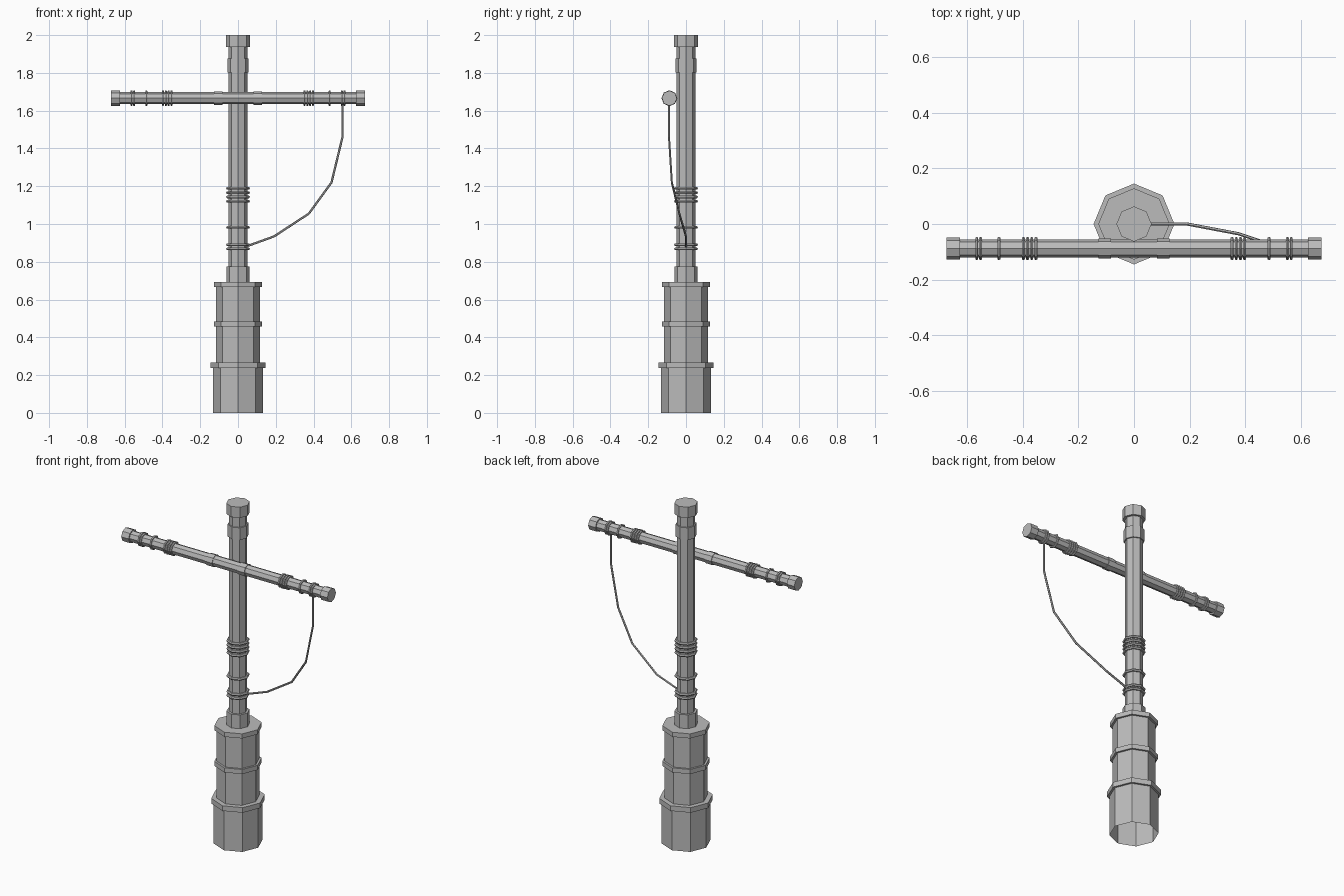
import bpy
import math
from mathutils import Matrix, Vector

SIDES = 8
ARM_Y, ARM_Z = -0.088, 1.666

cube = bpy.data.objects.get("Cube")
if cube:
    bpy.data.objects.remove(cube, do_unlink=True)

grey = bpy.data.materials.new("plain grey")
grey.use_nodes = True
colour = (0.5, 0.5, 0.5, 1)
grey.diffuse_color = colour
grey.node_tree.nodes["Principled BSDF"].inputs["Base Color"].default_value = colour

UPRIGHT = Matrix.Identity(4)
ALONG_X = Matrix.Translation((0, ARM_Y, ARM_Z)) @ Matrix.Rotation(math.pi / 2, 4, "Y")


def make(name, verts, faces, frame=UPRIGHT):
    mesh = bpy.data.meshes.new(name)
    mesh.from_pydata([frame @ Vector(v) for v in verts], [], faces)
    mesh.materials.append(grey)
    obj = bpy.data.objects.new(name, mesh)
    bpy.context.collection.objects.link(obj)
    return obj


def lathe(name, profile, frame=UPRIGHT, caps=(True, True), closed=False):
    """Turn a (radius, height) profile into a faceted solid."""
    verts = []
    for r, h in profile:
        for i in range(SIDES):
            a = math.tau * i / SIDES
            verts.append((r * math.cos(a), r * math.sin(a), h))
    n = len(profile)
    faces = []
    for k in range(n if closed else n - 1):
        low, high = k * SIDES, (k + 1) % n * SIDES
        for i in range(SIDES):
            j = (i + 1) % SIDES
            faces.append((low + i, low + j, high + j, high + i))
    if not closed and caps[0]:
        faces.append(tuple(reversed(range(SIDES))))
    if not closed and caps[1]:
        faces.append(tuple(range((n - 1) * SIDES, n * SIDES)))
    return make(name, verts, faces, frame)


def steps(sections):
    """Stepped profile from (radius, bottom, top) sections."""
    return [p for r, low, high in sections for p in ((r, low), (r, high))]


def ring(name, radius, height, frame=UPRIGHT, thick=0.008):
    """Thin clamp ring with a six-sided section."""
    section = [(radius + thick * math.cos(math.tau * i / 6),
                height + thick * math.sin(math.tau * i / 6)) for i in range(6)]
    return lathe(name, section, frame, closed=True)


# Stepped base, open underneath
lathe("base", steps([
    (0.132, 0, 0.237), (0.145, 0.237, 0.267), (0.116, 0.267, 0.457),
    (0.128, 0.457, 0.484), (0.116, 0.484, 0.667), (0.128, 0.667, 0.694),
    (0.062, 0.694, 0.775)]), caps=(False, True))

# Upright pole with its sleeve and top cap
lathe("pole", steps([
    (0.049, 0.775, 1.803), (0.056, 1.803, 1.875),
    (0.049, 1.875, 1.937), (0.063, 1.937, 2.0)]))
for z in (0.868, 0.890, 0.982, 1.120, 1.143, 1.166, 1.189):
    ring("pole_ring", 0.055, z)

# Cross arm with end caps and centre sleeves
half = [(0.032, 0, 0.083), (0.036, 0.083, 0.127), (0.032, 0.127, 0.624), (0.040, 0.624, 0.672)]
mirrored = [(r, -high, -low) for r, low, high in reversed(half)]
lathe("cross_arm", steps(mirrored + half), ALONG_X)
for side in (-1, 1):
    for x in (0.352, 0.367, 0.382, 0.397, 0.485, 0.550, 0.564):
        ring("arm_ring", 0.036, side * x, ALONG_X, 0.006)

# Hanging cable from the left end of the arm to the pole
path = [(0.553, -0.09, 1.64), (0.553, -0.09, 1.46), (0.495, -0.075, 1.22),
        (0.375, -0.035, 1.055), (0.19, 0, 0.934), (0.04, 0, 0.88)]
curve = bpy.data.curves.new("cable", "CURVE")
curve.dimensions = "3D"
curve.bevel_depth = 0.006
curve.bevel_resolution = 1
spline = curve.splines.new("POLY")
spline.points.add(len(path) - 1)
for point, co in zip(spline.points, path):
    point.co = (*co, 1)
curve.materials.append(grey)
spline.use_smooth = False
bpy.context.collection.objects.link(bpy.data.objects.new("cable", curve))
